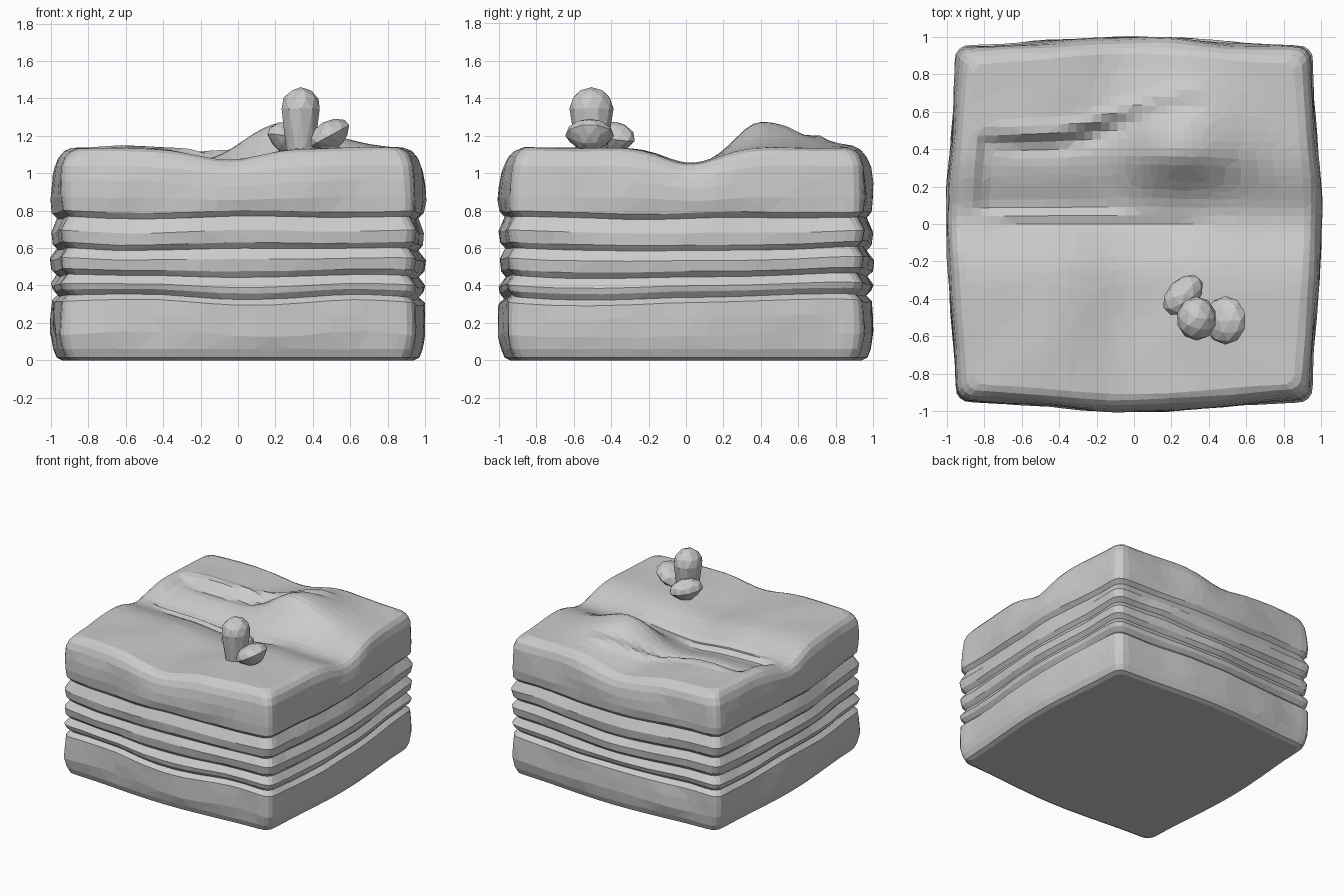
import bpy, bmesh, math
from mathutils import Vector, Euler, noise

if "Cube" in bpy.data.objects:
    bpy.data.objects.remove(bpy.data.objects["Cube"])

N = 40          # grid cells across the top
R = 0.08        # vertical corner rounding


def gauss(t, c, s):
    return math.exp(-((t - c) / s) ** 2)


def step(a, b, t):
    t = max(0.0, min(1.0, (t - a) / (b - a)))
    return t * t * (3 - 2 * t)


def height(x, y):
    """Terrain: trough along x, dip along y, one dune and a carved hollow."""
    z = 1.135 - 0.085 * gauss(y, 0.03, 0.2) - 0.065 * gauss(x, -0.06, 0.24) * (1 - 0.5 * gauss(y, 0.03, 0.25))
    dune_y = gauss(y, 0.4, 0.17 if y < 0.4 else 0.33)
    z += 0.15 * gauss(x, 0.24, 0.33) * dune_y
    # curved bank behind the hollow on the left
    bank = 0.45 + 0.22 * step(-0.5, 0.35, x)
    hollow = step(-0.86, -0.78, x) * (1 - step(-0.25, 0.1, x))
    z -= 0.04 * hollow * step(0.04, 0.1, y) * (1 - step(bank - 0.03, bank + 0.05, y))
    # thin wind ripples
    ripple = step(-0.8, -0.6, x) * (1 - step(0.25, 0.45, x))
    z += 0.018 * ripple * (gauss(y, bank + 0.05, 0.035) - gauss(y, bank - 0.05, 0.04))
    z -= 0.015 * ripple * gauss(y, 0.0, 0.03)
    return z + 0.008 * noise.noise(Vector((x * 3, y * 3, 4)))


def outline(u, v, inset):
    """Rounded square with sides that swell in the middle."""
    c = 1 - R
    cu, cv = max(-c, min(c, u)), max(-c, min(c, v))
    du, dv = u - cu, v - cv
    if du and dv:
        k = max(abs(du), abs(dv)) / math.hypot(du, dv)
        u, v = cu + du * k, cv + dv * k
    swell = lambda t: 0.05 * math.cos(t * math.pi / 2) ** 2
    return u * (0.95 - inset + swell(v)), v * (0.95 - inset + swell(u))


# side profile: (height, inset), with four sediment grooves
PROFILE = [(0, .06), (.015, .03), (.06, .012), (.14, 0), (.23, 0), (.31, .003)]
for z, nxt in ((.34, .40), (.45, .54), (.595, .69), (.765, .87)):
    PROFILE += [(z, .035), (z + .03, .008), (nxt, 0)]
PROFILE += [(.96, .003), (1.04, .012), (1.09, .03), (1.12, .055)]


def build_block():
    bm = bmesh.new()
    grid = {}
    # terrain top
    for i in range(N + 1):
        for j in range(N + 1):
            x, y = outline(2 * i / N - 1, 2 * j / N - 1, 0.09)
            grid[i, j] = bm.verts.new((x, y, height(x, y)))
    for i in range(N):
        for j in range(N):
            bm.faces.new((grid[i, j], grid[i + 1, j], grid[i + 1, j + 1], grid[i, j + 1]))
    # sides as stacked rings
    edge = [(i, 0) for i in range(N)] + [(N, j) for j in range(N)]
    edge += [(N - i, N) for i in range(N)] + [(0, N - j) for j in range(N)]
    rings = []
    for z0, inset in PROFILE:
        ring = []
        for i, j in edge:
            top = grid[i, j].co
            x, y = outline(2 * i / N - 1, 2 * j / N - 1, inset)
            z = z0
            if z0 > 0.1:
                z += 0.03 * noise.noise(Vector((x * 1.7, y * 1.7, z0 * 2)))
                k = 1 + 0.014 * noise.noise(Vector((x * 3, y * 3, z0 * 5)))
                x, y = x * k, y * k
            if z0 > 0.8:
                z = 0.8 + (z0 - 0.8) * (top.z - 0.8) / 0.335
            ring.append(bm.verts.new((x, y, z)))
        rings.append(ring)
    rings.append([grid[e] for e in edge])
    n = len(edge)
    for a, b in zip(rings, rings[1:]):
        for k in range(n):
            m = (k + 1) % n
            bm.faces.new((a[k], a[m], b[m], b[k]))
    bm.faces.new(rings[0][::-1])
    bmesh.ops.recalc_face_normals(bm, faces=bm.faces)
    return finish(bm, "desert_block")


def finish(bm, name):
    me = bpy.data.meshes.new(name)
    bm.to_mesh(me)
    bm.free()
    ob = bpy.data.objects.new(name, me)
    bpy.context.collection.objects.link(ob)
    return ob


def lobe(name, loc, size, rot=(0, 0, 0), stretch=0):
    """Faceted rounded lump; stretch pulls the lower half down into a stem."""
    bm = bmesh.new()
    bmesh.ops.create_icosphere(bm, subdivisions=2, radius=1)
    for v in bm.verts:
        low = v.co.z < -0.01
        v.co = Vector(a * b for a, b in zip(v.co, size))
        if low:
            v.co.x *= 0.8
            v.co.y *= 0.8
            v.co.z -= stretch
        v.co.rotate(Euler(rot))
    ob = finish(bm, name)
    ob.location = loc
    return ob


block = build_block()
mod = block.modifiers.new("facets", "DECIMATE")
mod.ratio = 0.35

# cactus: stem and two side lobes
lobe("cactus_stem", (0.335, -0.505, 1.345), (0.107, 0.118, 0.115), stretch=0.18)
lobe("cactus_right_lobe", (0.49, -0.515, 1.20), (0.125, 0.13, 0.08), rot=(0, -0.5, 0))
lobe("cactus_back_lobe", (0.262, -0.38, 1.19), (0.13, 0.085, 0.085), rot=(0, 0.15, 0.8))
